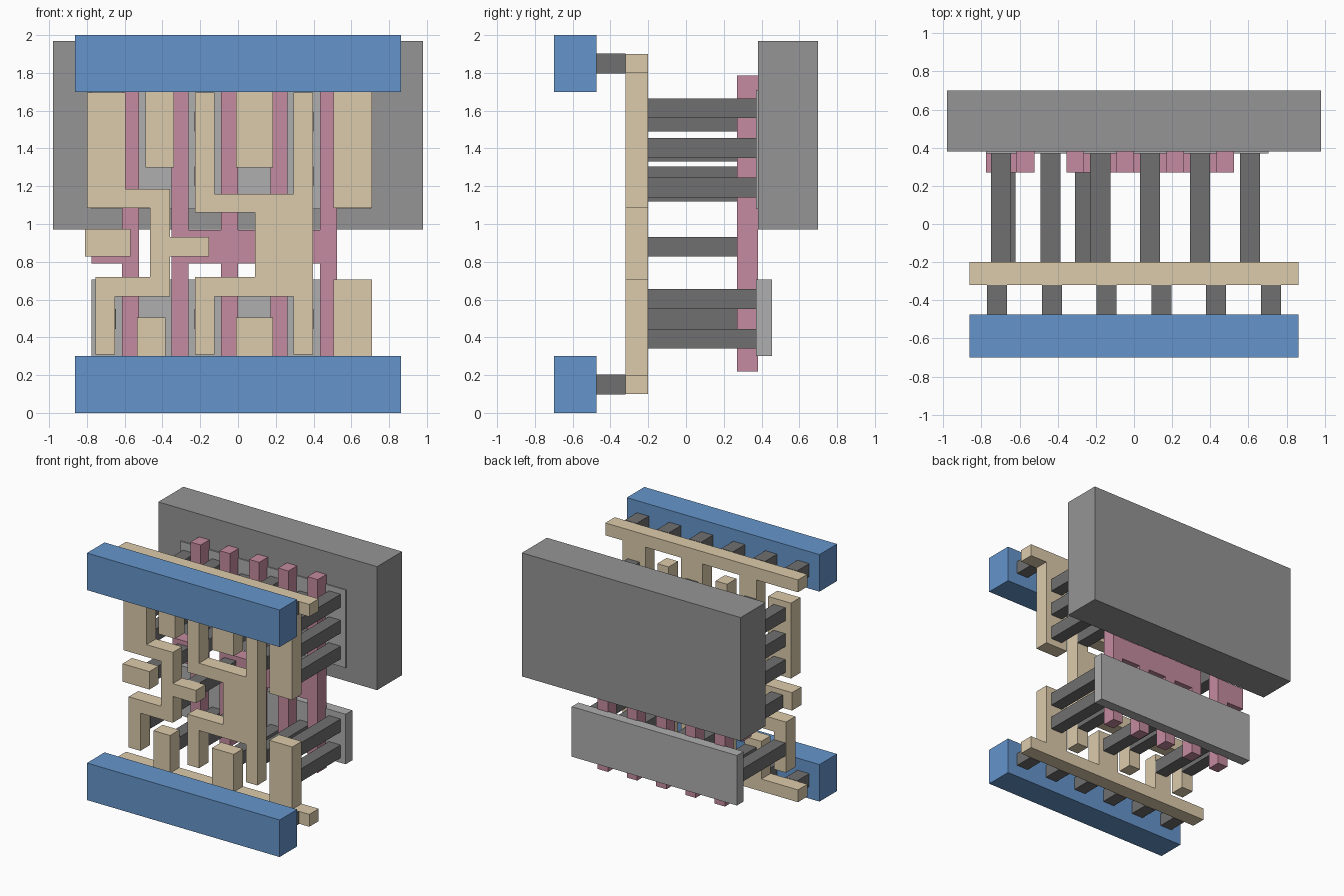
import bpy, bmesh


def make_material(name, rgb):
    m = bpy.data.materials.new(name)
    m.diffuse_color = (*rgb, 1)
    return m


BLUE = make_material("blue", (0.13, 0.30, 0.60))
TAN = make_material("tan", (0.72, 0.60, 0.41))
PINK = make_material("pink", (0.56, 0.26, 0.35))
DARK = make_material("dark_grey", (0.16, 0.16, 0.16))
MID = make_material("mid_grey", (0.30, 0.30, 0.30))
LIGHT = make_material("light_grey", (0.43, 0.43, 0.43))


def plate(name, pts, y0, y1, mat):
    """Extrude an x-z outline from y0 to y1."""
    bm = bmesh.new()
    face = bm.faces.new([bm.verts.new((x, y0, z)) for x, z in pts])
    ext = bmesh.ops.extrude_face_region(bm, geom=[face])["geom"]
    verts = [v for v in ext if isinstance(v, bmesh.types.BMVert)]
    bmesh.ops.translate(bm, verts=verts, vec=(0, y1 - y0, 0))
    bmesh.ops.recalc_face_normals(bm, faces=bm.faces[:])
    mesh = bpy.data.meshes.new(name)
    bm.to_mesh(mesh)
    bm.free()
    mesh.materials.append(mat)
    ob = bpy.data.objects.new(name, mesh)
    bpy.context.collection.objects.link(ob)
    return ob


def box(name, x0, x1, z0, z1, y0, y1, mat):
    return plate(name, [(x0, z0), (x1, z0), (x1, z1), (x0, z1)], y0, y1, mat)


def comb(x0, x1, edge, teeth):
    """Points along an edge, left to right, with (left, right, tip) teeth."""
    pts = [(x0, edge)] if teeth[0][0] > x0 else []
    for a, b, tip in teeth:
        pts += [(a, edge), (a, tip), (b, tip), (b, edge)]
    if teeth[0][0] <= x0:
        pts = pts[1:]
    return pts + [(x1, edge)] if teeth[-1][1] < x1 else pts[:-1]


# Back slabs
box("well_slab", -0.98, 0.98, 0.97, 1.97, 0.38, 0.70, MID)
box("upper_active_strip", -0.775, 0.705, 1.08, 1.71, 0.37, 0.455, LIGHT)
box("lower_active_strip", -0.775, 0.705, 0.30, 0.705, 0.37, 0.455, LIGHT)

# Pink gates: a lone bar with a side pad, and four bars joined by a cross strip
GATE = (0.27, 0.38)
plate("left_gate", [(-0.615, 0.22), (-0.523, 0.22), (-0.523, 1.785), (-0.615, 1.785),
                    (-0.615, 0.968), (-0.775, 0.968), (-0.775, 0.79), (-0.615, 0.79)], *GATE, PINK)
bars = [(-0.353 + 0.262 * i, -0.261 + 0.262 * i) for i in range(4)]
L, R = bars[0][0], bars[-1][1]
lower = comb(L, R, 0.79, [(a, b, 0.22) for a, b in bars])
upper = comb(L, R, 0.968, [(a, b, 1.785) for a, b in bars])
plate("joined_gates", lower + upper[::-1], *GATE, PINK)

# Tan wiring layer
WIRE = (-0.32, -0.20)
top_teeth = [(-0.49, -0.34, 1.30), (-0.01, 0.185, 1.30), (0.505, 0.71, 1.085)]
low_teeth = [(-0.535, -0.385, 0.505), (-0.01, 0.185, 0.505), (0.505, 0.71, 0.705)]
plate("upper_wire_rail", comb(-0.863, 0.863, 1.80, top_teeth)
      + [(0.863, 1.90), (-0.863, 1.90)], *WIRE, TAN)
plate("lower_wire_rail", comb(-0.863, 0.863, 0.20, low_teeth)
      + [(0.863, 0.10), (-0.863, 0.10)], *WIRE, TAN)
box("input_pad", -0.81, -0.57, 0.828, 0.973, *WIRE, TAN)
plate("middle_wire", [
    (-0.80, 1.695), (-0.80, 1.085), (-0.465, 1.085), (-0.465, 0.72), (-0.755, 0.72),
    (-0.755, 0.31), (-0.65, 0.31), (-0.65, 0.615), (-0.36, 0.615), (-0.36, 0.828),
    (-0.153, 0.828), (-0.153, 0.932), (-0.36, 0.932), (-0.36, 1.185), (-0.595, 1.185),
    (-0.595, 1.695)], *WIRE, TAN)
plate("output_wire", [
    (-0.228, 1.695), (-0.228, 1.06), (0.09, 1.06), (0.09, 0.72), (-0.228, 0.72),
    (-0.228, 0.31), (-0.125, 0.31), (-0.125, 0.615), (0.295, 0.615), (0.295, 0.31),
    (0.397, 0.31), (0.397, 1.695), (0.295, 1.695), (0.295, 1.16), (-0.125, 1.16),
    (-0.125, 1.695)], *WIRE, TAN)

# Contact posts from the wiring back to the active strips: x centre, lower z values
columns = [
    (-0.698, (1.54, 1.33, 1.12, 0.445)),
    (-0.438, (1.54, 1.33, 0.34)),
    (-0.177, (1.49, 1.20, 0.445)),
    (0.085, (1.54, 1.33, 0.34)),
    (0.346, (1.49, 1.20, 0.445)),
    (0.608, (1.56, 1.35, 1.14, 0.55, 0.34)),
]
W = 0.0525
for x, zs in columns:
    for z in zs:
        box("contact_post", x - W, x + W, z, z + 2 * W, -0.20, 0.37, DARK)
for x in (-0.675, -0.258):
    box("gate_post", x - W, x + W, 0.827, 0.932, -0.20, 0.27, DARK)

# Front power rails with their short posts
for side, z0 in (("lower", 0.0), ("upper", 1.70)):
    box(side + "_power_rail", -0.863, 0.863, z0, z0 + 0.30, -0.70, -0.475, BLUE)
    for i in range(6):
        x = 0.2875 * (i - 2.5)
        box("rail_post", x - W, x + W, z0 + 0.0975, z0 + 0.2025, -0.475, -0.32, DARK)
